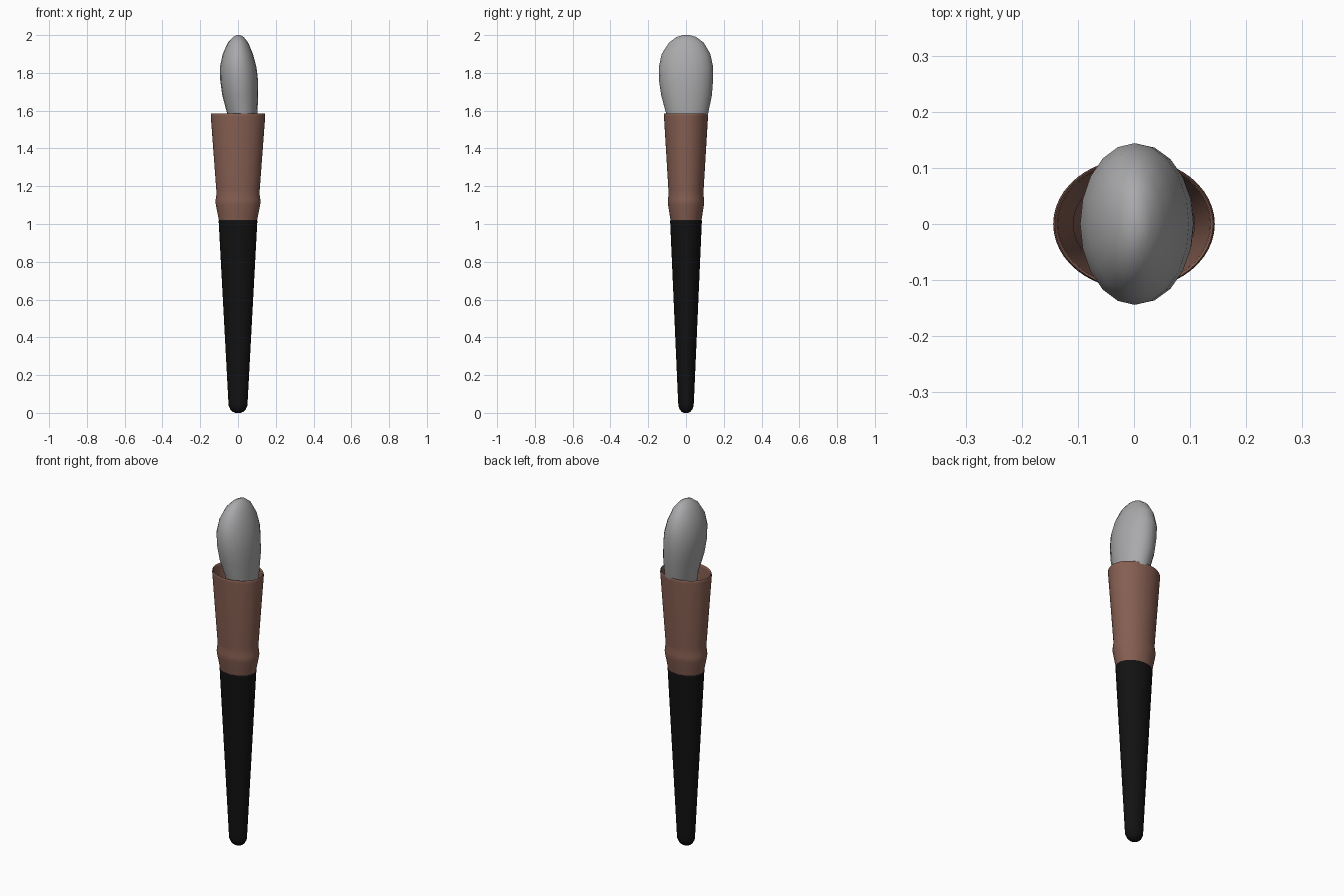
import bpy, bmesh, math

if "Cube" in bpy.data.objects:
    bpy.data.objects.remove(bpy.data.objects["Cube"])


def material(name, rgb):
    m = bpy.data.materials.new(name)
    m.diffuse_color = (*rgb, 1)
    m.use_nodes = True
    m.node_tree.nodes["Principled BSDF"].inputs["Base Color"].default_value = m.diffuse_color
    return m


def loft(name, rings, sides, mat, cap_start=True, cap_end=True, angle=40):
    """Skin elliptical rings given as (z, rx, ry, cx, cy)."""
    bm = bmesh.new()
    loops = []
    for z, rx, ry, cx, cy in rings:
        loops.append([bm.verts.new((cx + rx * math.cos(2 * math.pi * i / sides),
                                    cy + ry * math.sin(2 * math.pi * i / sides), z))
                      for i in range(sides)])
    for a, b in zip(loops, loops[1:]):
        for i in range(sides):
            j = (i + 1) % sides
            bm.faces.new((a[i], a[j], b[j], b[i]))
    if cap_start:
        bm.faces.new(loops[0][::-1])
    if cap_end:
        bm.faces.new(loops[-1])
    bmesh.ops.recalc_face_normals(bm, faces=bm.faces)
    mesh = bpy.data.meshes.new(name)
    bm.to_mesh(mesh)
    bm.free()
    mesh.materials.append(mat)
    obj = bpy.data.objects.new(name, mesh)
    bpy.context.collection.objects.link(obj)
    bpy.ops.object.select_all(action='DESELECT')
    obj.select_set(True)
    bpy.context.view_layer.objects.active = obj
    bpy.ops.object.shade_smooth_by_angle(angle=math.radians(angle))
    return obj


black = material("black_lacquer", (0.006, 0.006, 0.006))
brown = material("brown_metal", (0.235, 0.112, 0.082))
grey = material("grey_bristle", (0.40, 0.40, 0.41))

# Tapered handle with a rounded end
handle = [(0, 0.014), (0.006, 0.028), (0.017, 0.040), (0.036, 0.049), (0.06, 0.051),
          (1.008, 0.102), (1.015, 0.103), (1.02, 0.101)]
loft("handle", [(z, r, r * 0.82, 0, 0) for z, r in handle], 32, black)

# Hollow ferrule: up the outside, over the rim, down the inside
outer = [(1.02, 0.101), (1.06, 0.109), (1.10, 0.117), (1.115, 0.119), (1.13, 0.118),
         (1.155, 0.1145), (1.18, 0.115), (1.57, 0.144), (1.582, 0.1435), (1.586, 0.141)]
inner = [(1.582, 0.137), (1.57, 0.1355), (1.18, 0.108), (1.115, 0.111), (1.021, 0.095)]
loft("ferrule", [(z, r, r * 0.81, 0, 0) for z, r in outer + inner], 48, brown,
     False, False, 50)

# Bristle head, leaning slightly towards +x low down
bristles = [(1.15, 0.035, 0.045, 0.02, 0.005), (1.30, 0.050, 0.065, 0.025, 0.006),
            (1.45, 0.064, 0.088, 0.025, 0.006), (1.58, 0.079, 0.110, 0.023, 0.006),
            (1.68, 0.095, 0.134, 0.012, 0.003), (1.76, 0.100, 0.143, 0.006, 0),
            (1.83, 0.097, 0.144, 0.001, 0), (1.90, 0.080, 0.129, -0.001, 0),
            (1.96, 0.054, 0.092, 0, 0.002), (1.99, 0.028, 0.052, 0.002, 0.002),
            (2.0, 0.010, 0.018, 0.003, 0.002)]
loft("bristle_head", bristles, 20, grey, angle=70)
